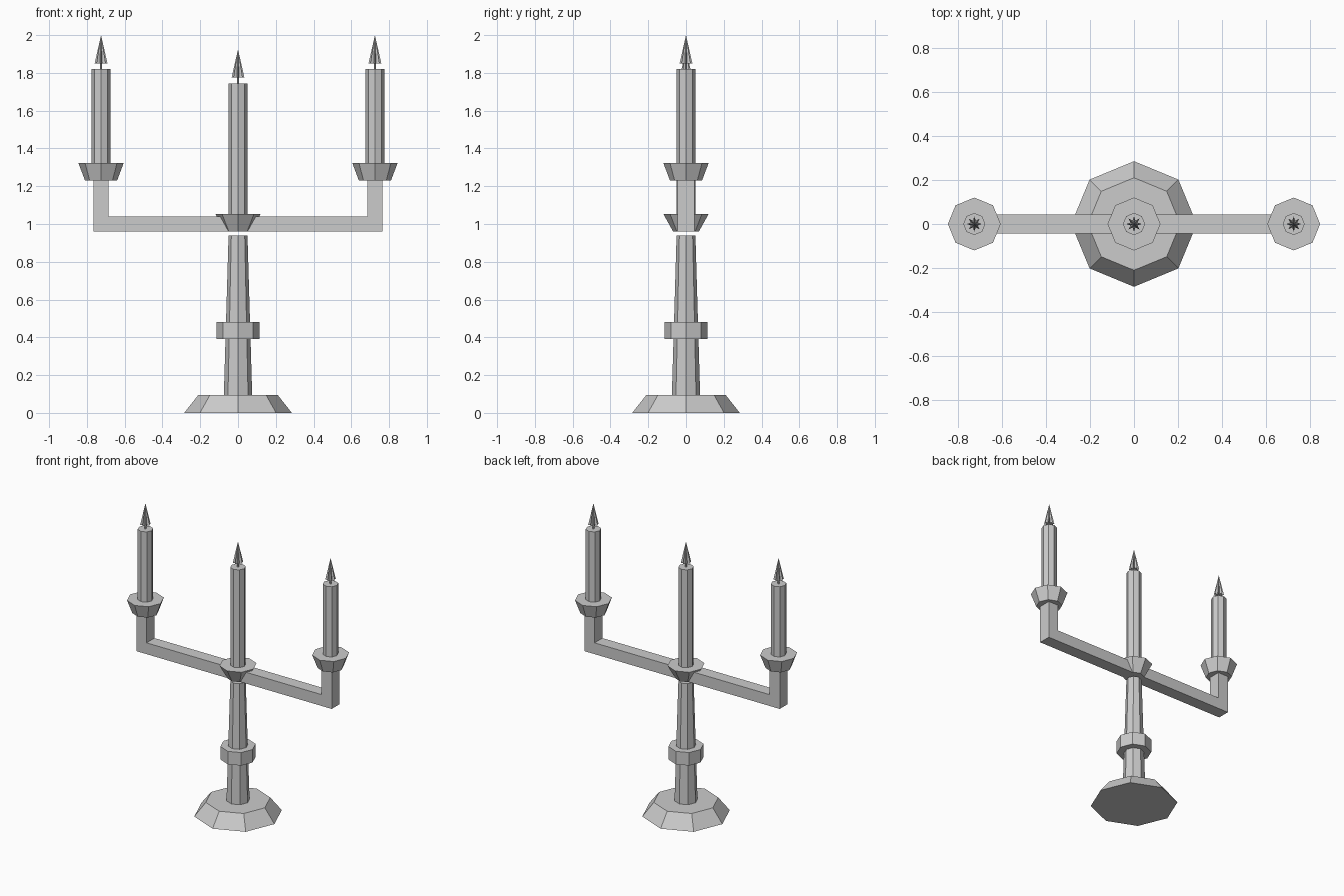
import bpy, bmesh, math

if "Cube" in bpy.data.objects:
    bpy.data.objects.remove(bpy.data.objects["Cube"])

# single plain grey
grey = bpy.data.materials.new("plain_grey")
grey.diffuse_color = (0.6, 0.6, 0.6, 1)
grey.use_nodes = True
grey.node_tree.nodes["Principled BSDF"].inputs["Base Color"].default_value = grey.diffuse_color


def finish(name, bm):
    bmesh.ops.recalc_face_normals(bm, faces=bm.faces)
    me = bpy.data.meshes.new(name)
    bm.to_mesh(me)
    bm.free()
    me.materials.append(grey)
    ob = bpy.data.objects.new(name, me)
    bpy.context.collection.objects.link(ob)
    return ob


def frustum(name, x, z0, z1, r0, r1, sides=8):
    """Closed tapered prism with corners on the x and y axes."""
    bm = bmesh.new()
    rings = []
    for z, r in ((z0, r0), (z1, r1)):
        rings.append([bm.verts.new((x + r * math.cos(a), r * math.sin(a), z))
                      for a in (math.tau * i / sides for i in range(sides))])
    low, high = rings
    bm.faces.new(low[::-1])
    bm.faces.new(high)
    for i in range(sides):
        j = (i + 1) % sides
        bm.faces.new((low[i], low[j], high[j], high[i]))
    return finish(name, bm)


def flame(name, x, z0, z1, points=8, r_out=0.034, r_in=0.017):
    """Fluted cone with a star-shaped foot."""
    bm = bmesh.new()
    tip = bm.verts.new((x, 0, z1))
    n = points * 2
    foot = []
    for i in range(n):
        a, r = math.tau * i / n, (r_in if i % 2 else r_out)
        foot.append(bm.verts.new((x + r * math.cos(a), r * math.sin(a), z0)))
    for i in range(n):
        bm.faces.new((foot[i], foot[(i + 1) % n], tip))
    bm.faces.new(foot[::-1])
    return finish(name, bm)


# foot, stem and knob
frustum("base", 0, 0, 0.095, 0.285, 0.21)
frustum("stem", 0, 0.095, 0.94, 0.075, 0.05)
frustum("stem_knob", 0, 0.39, 0.482, 0.114, 0.114)

# crossbar with upturned ends, extruded from one profile
half = [(0.765, 0.96), (0.765, 1.23), (0.685, 1.23), (0.685, 1.04)]
profile = half + [(-x, z) for x, z in reversed(half)]
bm = bmesh.new()
face = bm.faces.new([bm.verts.new((x, -0.044, z)) for x, z in profile])
ext = bmesh.ops.extrude_face_region(bm, geom=[face])
bmesh.ops.translate(bm, vec=(0, 0.088, 0),
                    verts=[v for v in ext["geom"] if isinstance(v, bmesh.types.BMVert)])
finish("crossbar", bm)

# cup, candle, wick and flame: (label, x, cup bottom, cup foot radius, candle top)
for label, x, z, r, top in (("left", -0.725, 1.23, 0.085, 1.82),
                            ("middle", 0, 0.96, 0.068, 1.745),
                            ("right", 0.725, 1.23, 0.085, 1.82)):
    frustum(label + "_cup", x, z, z + 0.093, r, 0.12)
    frustum(label + "_candle", x, z + 0.093, top, 0.05, 0.05)
    frustum(label + "_wick", x, top, top + 0.035, 0.006, 0.006, 6)
    flame(label + "_flame", x, top + 0.03, top + 0.18)
